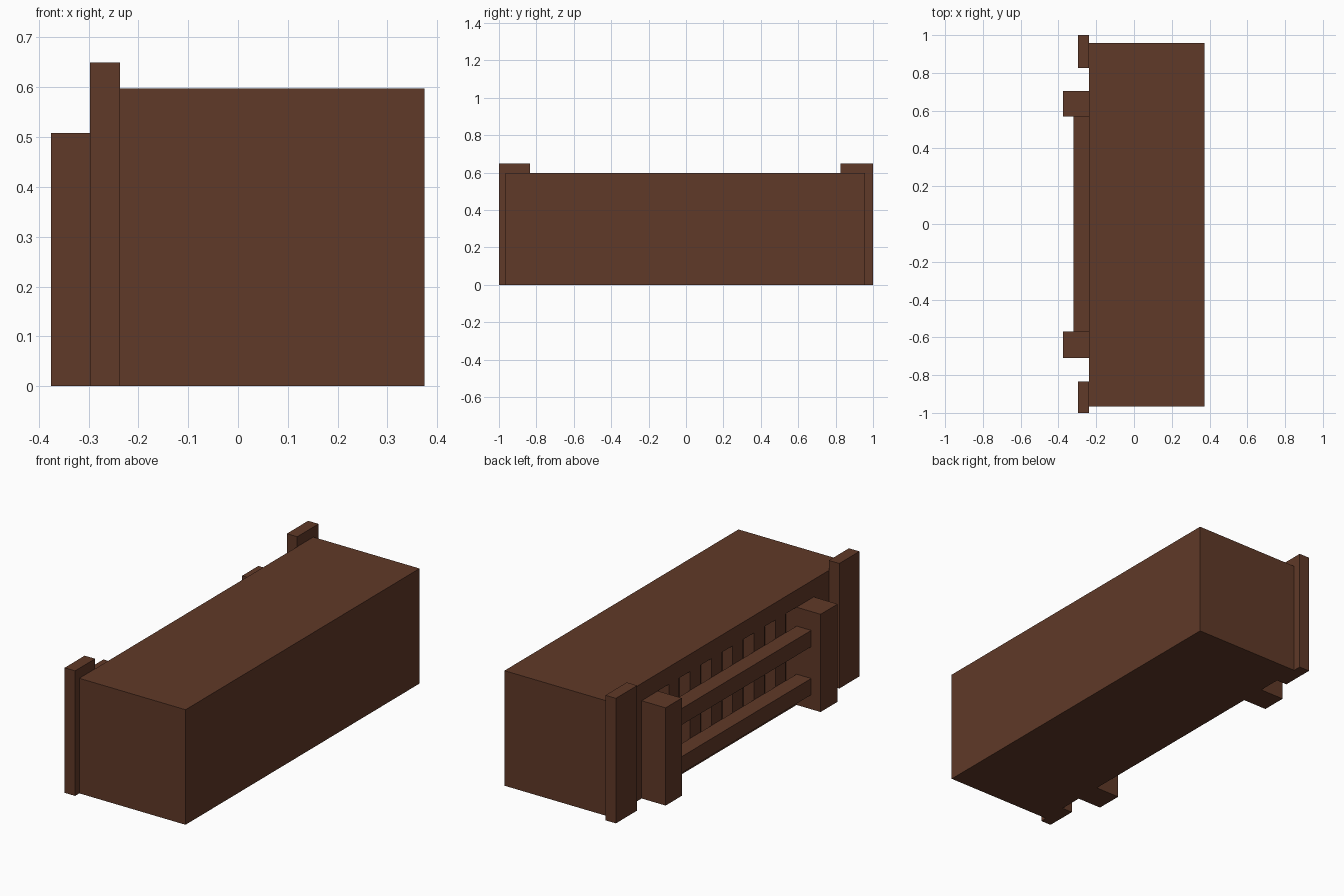
import bpy

if "Cube" in bpy.data.objects:
    bpy.data.objects.remove(bpy.data.objects["Cube"])

wood = bpy.data.materials.new("dark_wood")
wood.diffuse_color = (0.117, 0.041, 0.021, 1)
wood.use_nodes = True
wood.node_tree.nodes["Principled BSDF"].inputs["Base Color"].default_value = wood.diffuse_color


def box(name, x, y, z):
    """Axis-aligned box from (min, max) ranges."""
    bpy.ops.mesh.primitive_cube_add(size=1)
    ob = bpy.context.object
    ob.name = name
    for v in ob.data.vertices:
        v.co = [r[0] if c < 0 else r[1] for c, r in zip(v.co, (x, y, z))]
    ob.data.materials.append(wood)
    return ob


WALL = -0.237     # face of the body that carries the railing
RECESS = -0.177   # depth of the slots between the bars

# Main body
body = box("body", (WALL, 0.374), (-0.965, 0.957), (0, 0.598))

# Seven slots cut into the wall, leaving six upright bars between them
slots = []
for i in range(-3, 4):
    c = i * 0.175
    slots.append(box("slot_cutter", (WALL - 0.1, RECESS),
                     (c - 0.045, c + 0.045), (0.05, 0.508)))
bpy.ops.object.select_all(action='DESELECT')
for s in slots:
    s.select_set(True)
bpy.context.view_layer.objects.active = slots[0]
bpy.ops.object.join()
cutter = bpy.context.object
cutter.hide_render = True

cut = body.modifiers.new("slots", 'BOOLEAN')
cut.operation = 'DIFFERENCE'
cut.solver = 'EXACT'
cut.object = cutter
bpy.context.view_layer.objects.active = body
bpy.ops.object.modifier_apply(modifier=cut.name)
bpy.data.objects.remove(cutter)

# Tall flat corner posts
box("corner_post_back", (-0.297, WALL), (0.825, 1.0), (0, 0.65))
box("corner_post_front", (-0.297, WALL), (-1.0, -0.835), (0, 0.65))

# Thick railing posts
box("rail_post_back", (-0.375, WALL), (0.57, 0.703), (0, 0.508))
box("rail_post_front", (-0.375, WALL), (-0.71, -0.57), (0, 0.508))

# Two horizontal rails between the railing posts
for name, z in (("lower_rail", (0.075, 0.16)), ("upper_rail", (0.325, 0.41))):
    box(name, (-0.321, WALL), (-0.57, 0.57), z)
